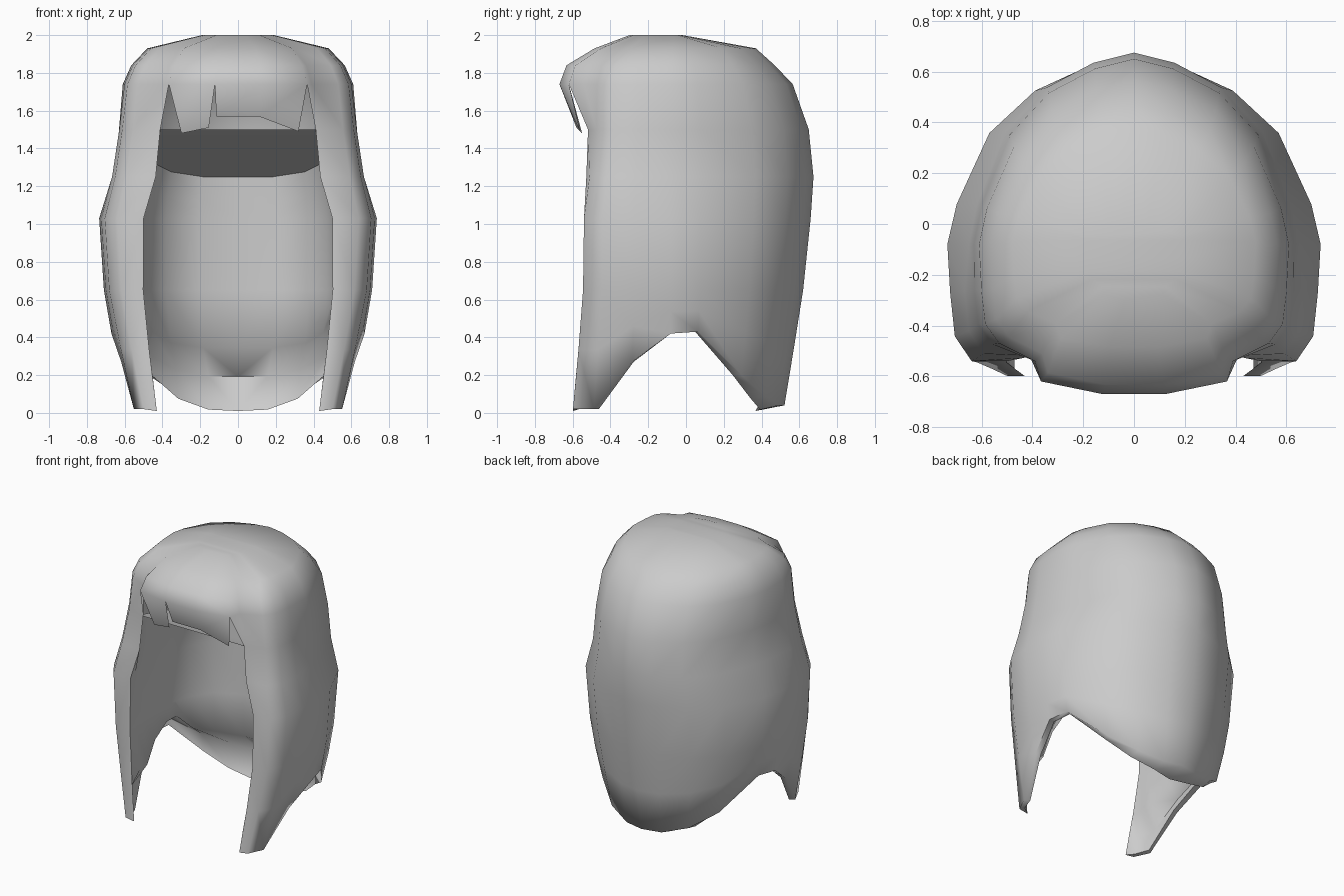
import bpy, bmesh

if "Cube" in bpy.data.objects:
    bpy.data.objects.remove(bpy.data.objects["Cube"])

# Height profile of the outer shell: z, half width, depth to back, depth to front
PROFILE = [(0, .57, .565, .55), (.28, .63, .61, .525), (.42, .67, .635, .51),
           (.65, .71, .67, .495), (1.03, .735, .71, .49), (1.25, .65, .725, .48),
           (1.5, .63, .70, .475), (1.74, .61, .615, .50), (1.84, .565, .52, .47),
           (1.93, .48, .42, .35), (2.0, .19, .03, .2)]
# Plan of one half, from back centre round to the fringe (unit scale)
PLAN = [(0, 1), (.245, .945), (.53, .81), (.775, .575), (.95, .18), (1, -.06),
        (.985, -.45), (.96, -.8), (.87, -1), (.68, -1), (.6, -1.14), (.2, -1.24)]
# How far the temples are pulled back near the top, by column
TEMPLE = {6: .04, 7: .14, 8: .16, 9: .02}
# Hem height of each column: long back, raised sides, long front locks
HEM = [.04, .04, .09, .20, .43, .42, .27, .02, .02, .01]
# Plan of the hollow inside
INNER = [(0, .34), (.2, .34), (.38, .25), (.47, .11), (.51, .0), (.52, -.1),
         (.52, -.25), (.515, -.38), (.51, -.47)]
YC = -.05
EDGE = 9


def profile(z):
    for a, b in zip(PROFILE, PROFILE[1:]):
        if z <= b[0]:
            t = (z - a[0]) / (b[0] - a[0])
            return [a[k] + (b[k] - a[k]) * t for k in (1, 2, 3)]
    return PROFILE[-1][1:]


def outer(j, z):
    w, b, f = profile(z)
    cx, cy = PLAN[j]
    u = max(0, min(1, (z - 1.1) / .6))
    cy *= 1 - TEMPLE.get(j, 0) * u
    if j in (6, 7, 8):              # fuller temples
        cx += .05 * max(0, 1 - abs(z - 1.3) / .27)
    if j == EDGE:
        cx += .07 * max(0, 1.03 - z) - .04 * u
    return (cx * w, YC + cy * (b if cy > 0 else f), z)


def inner(j, r):
    y0 = INNER[j][1] if j < EDGE else -.53
    top = 1.5 if j == EDGE else 1.25 + (.34 - y0) * .285
    h = HEM[j]
    z = [h, h + .25 * (.65 - h), h + .5 * (.65 - h), .65, 1.03,
         1.03 + (top - 1.03) * .468, top][r]
    if j == EDGE:
        return outer(j, z)
    x, y = INNER[j]
    x *= min(1, profile(z)[0] / .70)
    if r < 2:                       # thin hem under the inner cap
        o = outer(j, z)
        k = (.75, .8)[r]
        if j < 3 and r == 0:        # turned-in tips of the back hair
            k = .15 + .2 * j
            z -= .03 * (1 - j / 4)
        x, y = x + (o[0] - x) * k, y + (o[1] - y) * k
    return (x, y, z)


bm = bmesh.new()


def face(pts, s=1):
    clean = []
    for p in pts:
        q = (p[0] * s, p[1], p[2])
        if q not in clean:
            clean.append(q)
    if len(clean) > 2:
        bm.faces.new([bm.verts.new(q) for q in clean])


def levels(j):
    h = HEM[min(j, EDGE)]
    return [h, (h + .65) / 2] + [p[0] for p in PROFILE[3:]]


UPPER = 6                           # row where the fringe joins the shell
rows = len(levels(0))
for s in (1, -1):
    # Outer shell
    for j in range(11):
        for r in range(UPPER if j >= EDGE else 0, rows - 1):
            a, b = levels(j), levels(j + 1)
            face([outer(j, a[r]), outer(j + 1, b[r]),
                  outer(j + 1, b[r + 1]), outer(j, a[r + 1])], s)
    # Lock corner beside the fringe notch
    face([outer(9, 1.5), outer(10, 1.74), outer(9, 1.74)], s)
    # Hollow inside and the hem joining it to the shell
    for j in range(EDGE):
        for r in range(6):
            face([inner(j, r), inner(j, r + 1), inner(j + 1, r + 1), inner(j + 1, r)], s)
        face([outer(j, HEM[j]), inner(j, 0), inner(j + 1, 0), outer(j + 1, HEM[j + 1])], s)


def flip(p):
    return (-p[0], p[1], p[2])


# Front centre strip, crown and inner ceiling
zs = levels(0)
for r in range(UPPER, rows - 1):
    a, b = outer(11, zs[r]), outer(11, zs[r + 1])
    face([a, flip(a), flip(b), b])
for j in range(11):
    a, b = outer(j, 2.0), outer(j + 1, 2.0)
    face([a, b, flip(b), flip(a)])
for j in range(EDGE):
    a, b = inner(j, 6), inner(j + 1, 6)
    face([a, b, flip(b), flip(a)])

# Fringe clumps with open notches between them
p10, p11 = outer(10, 1.74), outer(11, 1.74)
tips = [(.32, -.56, 1.49), (.11, -.60, 1.57), (-.115, -.60, 1.57),
        (-.155, -.58, 1.51), (-.30, -.55, 1.48)]
face([p10, p11, tips[1], tips[0]])
face([p11, flip(p11), tips[2], tips[1]])
face([flip(p11), flip(p10), tips[4], tips[3]])

bmesh.ops.remove_doubles(bm, verts=bm.verts[:], dist=.0005)
bmesh.ops.recalc_face_normals(bm, faces=bm.faces[:])
mesh = bpy.data.meshes.new("hair_shell")
bm.to_mesh(mesh)
bm.free()
hair = bpy.data.objects.new("hair_shell", mesh)
bpy.context.collection.objects.link(hair)
bpy.context.view_layer.objects.active = hair
hair.select_set(True)
bpy.ops.object.shade_smooth_by_angle(angle=1.25)
